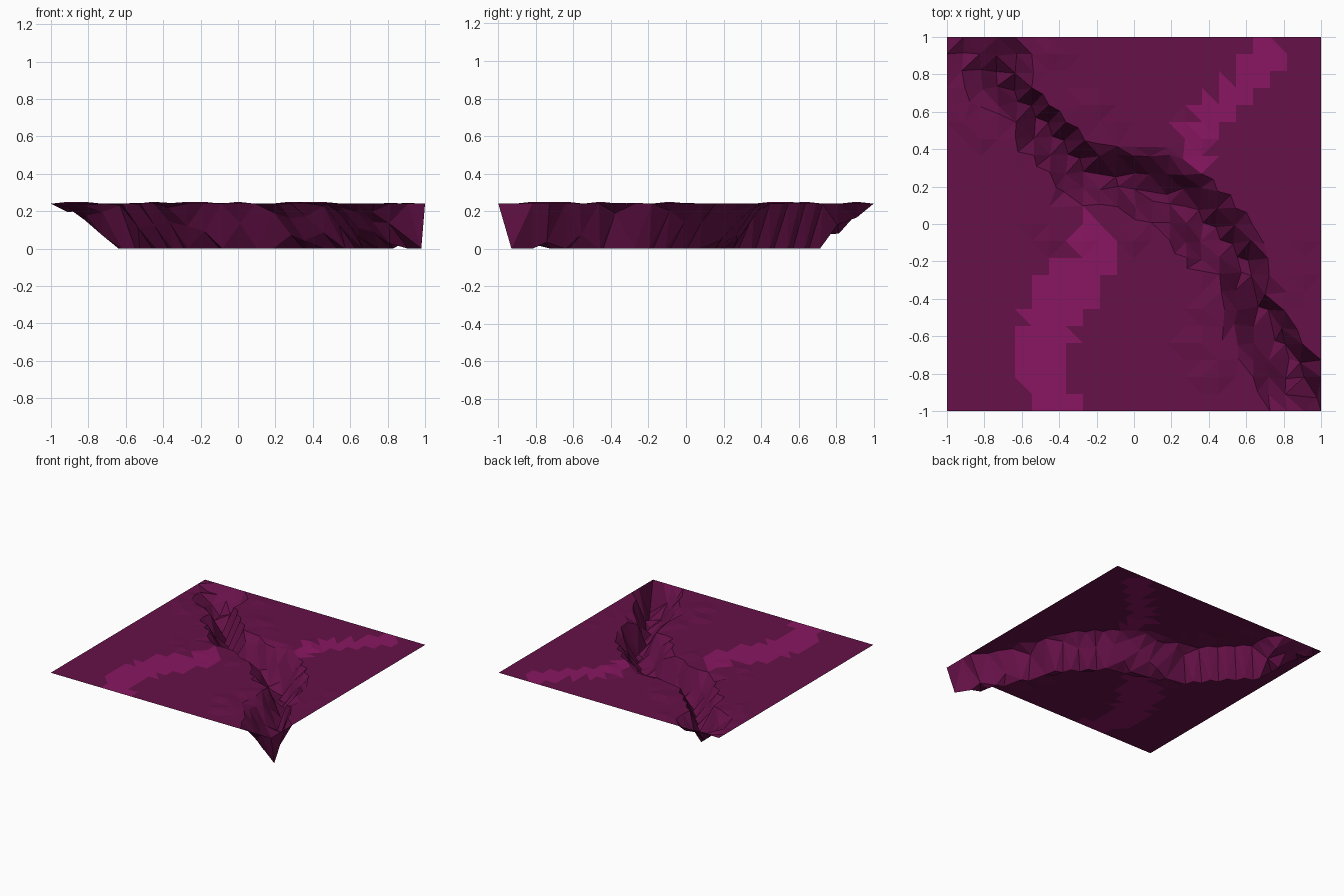
import bpy, bmesh, random
from mathutils import Vector

if "Cube" in bpy.data.objects:
    bpy.data.objects.remove(bpy.data.objects["Cube"])

random.seed(4)
TOP = 0.24      # height of the plain above the canyon floor
CELLS = 22

# Canyon floor line, canyon rim outline, and trail paths (x, y, half width)
floor_line = [(-.64, .7), (-.5, .59), (-.27, .29), (.12, .15), (.3, .09),
              (.57, -.18), (.68, -.4), (.8, -.65), (.98, -.93)]
rim = [(-1, 1), (-.55, 1), (-.54, .72), (-.36, .54), (-.18, .4), (.18, .39),
       (.32, .3), (.5, .15), (.63, 0), (.71, -.17), (.73, -.36), (.82, -.5),
       (1, -.84), (1, -1), (.72, -1), (.62, -.78), (.48, -.62), (.5, -.42),
       (.43, -.26), (.28, -.22), (.14, 0), (-.02, .04), (-.12, .12),
       (-.36, .09), (-.42, .26), (-.62, .4), (-.66, .6), (-.84, .62), (-1, .9)]
trails = [[(-.24, .08, .05), (-.2, -.2, .14), (-.4, -.42, .17),
           (-.5, -.7, .14), (-.42, -1, .11)],
          [(.32, .32, .06), (.35, .52, .1), (.6, .73, .09),
           (.7, .88, .11), (.64, 1, .05)]]


def nearest(p, points, closed=False):
    """Distance, nearest point, segment index and factor on a polyline."""
    pts = [Vector(q[:2]) for q in points]
    if closed:
        pts.append(pts[0])
    best = None
    for i in range(len(pts) - 1):
        d = pts[i + 1] - pts[i]
        f = min(1, max(0, (p - pts[i]).dot(d) / d.length_squared))
        q = pts[i] + d * f
        if best is None or (p - q).length < best[0]:
            best = ((p - q).length, q, i, f)
    return best


def inside(p, poly):
    hit = False
    for (x1, y1), (x2, y2) in zip(poly, poly[1:] + poly[:1]):
        if (y1 > p.y) != (y2 > p.y) and p.x < x1 + (p.y - y1) * (x2 - x1) / (y2 - y1):
            hit = not hit
    return hit


def on_trail(p):
    for path in trails:
        dist, _, i, f = nearest(p, path)
        width = path[i][2] * (1 - f) + path[i + 1][2] * f
        if dist < width + random.uniform(-.035, .02):
            return True
    return False


def material(name, color):
    mat = bpy.data.materials.new(name)
    mat.diffuse_color = (*color, 1)
    mat.use_nodes = True
    mat.node_tree.nodes["Principled BSDF"].inputs["Base Color"].default_value = mat.diffuse_color
    return mat


# Flat plain as a coarse grid
bm = bmesh.new()
bmesh.ops.create_grid(bm, x_segments=CELLS, y_segments=CELLS, size=1)
for v in bm.verts:
    v.co.z = TOP
    p = v.co.xy
    if max(abs(p.x), abs(p.y)) > .999:
        continue
    dist, near, _, _ = nearest(p, floor_line)
    rim_dist, rim_near, _, _ = nearest(p, rim, True)
    if (p - Vector((.91, -.91))).length < .01:
        # Low end of the canyon at the corner
        v.co = (.98, -.93, 0)
    elif inside(p, rim):
        # Canyon: pull nearby points to the floor line, then sink by distance
        if dist < .07:
            p = p.lerp(near, .5)
            dist *= .3
        else:
            p = p + Vector((random.uniform(-.012, .012), random.uniform(-.012, .012)))
        t = dist / (dist + rim_dist + 1e-6)
        t = min(1, max(0, (t - .27) / .68))
        t = 1 - (1 - t) ** 1.2 + (random.uniform(-.06, .06) if .2 < t < .9 else 0)
        v.co = (p.x, p.y, TOP * min(1, max(0, t)))
    elif rim_dist < .07:
        # Crisp rim edge
        p = p.lerp(rim_near, .7)
        v.co = (p.x, p.y, TOP)
    elif rim_dist < .25:
        # Sparse gentle bumps around the rim
        v.co.z += random.choice((0, 0, 0, 0, 0, .004, .01))

# Faceted triangles, with the trail in the lighter colour
bmesh.ops.triangulate(bm, faces=bm.faces[:], quad_method='BEAUTY')
for f in bm.faces:
    c = f.calc_center_median().xy
    f.material_index = int(on_trail(c) and not inside(c, rim))
    f.smooth = False

mesh = bpy.data.meshes.new("canyon_terrain")
bm.to_mesh(mesh)
bm.free()
mesh.materials.append(material("ground", (.133, .0055, .065)))
mesh.materials.append(material("trail", (.25, .008, .12)))
terrain = bpy.data.objects.new("canyon_terrain", mesh)
bpy.context.collection.objects.link(terrain)
